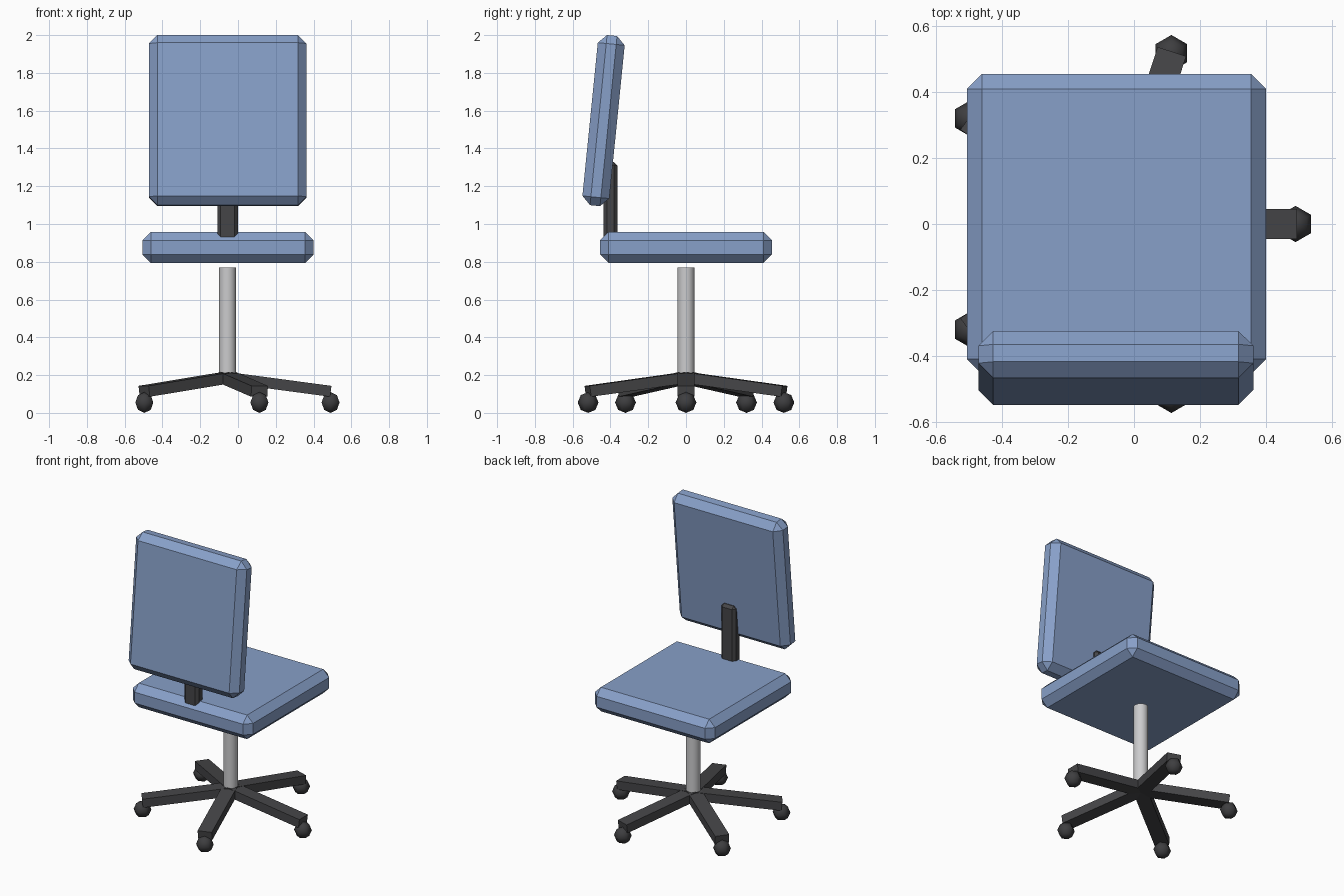
import bpy, bmesh, math
from mathutils import Matrix, Vector

if "Cube" in bpy.data.objects:
    bpy.data.objects.remove(bpy.data.objects["Cube"])

CX = -0.055  # chair axis in x


def material(name, rgb):
    m = bpy.data.materials.new(name)
    m.diffuse_color = (*rgb, 1)
    m.use_nodes = True
    m.node_tree.nodes["Principled BSDF"].inputs["Base Color"].default_value = m.diffuse_color
    return m


blue = material("blue fabric", (0.245, 0.35, 0.58))
dark = material("dark plastic", (0.06, 0.06, 0.064))
rubber = material("caster rubber", (0.048, 0.048, 0.051))
steel = material("steel", (0.6, 0.6, 0.61))


def finish(name, bm, mat, smooth=False):
    me = bpy.data.meshes.new(name)
    bm.to_mesh(me)
    bm.free()
    for p in me.polygons:
        p.use_smooth = smooth
    me.materials.append(mat)
    ob = bpy.data.objects.new(name, me)
    bpy.context.collection.objects.link(ob)
    return ob


def box(name, size, matrix, mat, bevel=0.0):
    bm = bmesh.new()
    bmesh.ops.create_cube(bm, size=1)
    bmesh.ops.scale(bm, vec=Vector(size), verts=bm.verts)
    ob = finish(name, bm, mat)
    ob.matrix_world = matrix
    if bevel:
        mod = ob.modifiers.new("chamfer", 'BEVEL')
        mod.width = bevel
        mod.segments = 1
        mod.limit_method = 'NONE'
    return ob


T = Matrix.Translation

# cushions
box("seat", (0.907, 0.91, 0.164), T((CX + 0.002, 0, 0.876)), blue, 0.045)
box("backrest", (0.834, 0.143, 0.905),
    T((CX, -0.4365, 1.5475)) @ Matrix.Rotation(-0.1, 4, 'X'), blue, 0.045)

# upright joining seat and backrest
box("back_support", (0.109, 0.073, 0.45), T((CX, -0.4, 1.103)), dark, 0.018)

# gas column, open gap below the seat
bm = bmesh.new()
bmesh.ops.create_cone(bm, cap_ends=True, segments=16, radius1=0.0455,
                      radius2=0.0455, depth=0.57)
column = finish("column", bm, steel, True)
column.location = (CX, 0, 0.485)
for p in column.data.polygons:
    p.use_smooth = abs(p.normal.z) < 0.5

# five sloping arms with casters
tilt = 0.133
length = 0.553
for i in range(5):
    a = math.radians(72 * i)
    spin = T((CX, 0, 0)) @ Matrix.Rotation(a, 4, 'Z')
    box(f"base_arm_{i + 1}", (length, 0.091, 0.058),
        spin @ T((0.272, 0, 0.151)) @ Matrix.Rotation(tilt, 4, 'Y'), dark)
    bm = bmesh.new()
    bmesh.ops.create_uvsphere(bm, u_segments=6, v_segments=4, radius=0.055)
    # point the hexagon's corners along y
    bmesh.ops.rotate(bm, verts=bm.verts, cent=(0, 0, 0), matrix=Matrix.Rotation(
        math.pi / 2 - max((math.atan2(v.co.y, v.co.x) for v in bm.verts
                           if abs(v.co.z) < 1e-4), default=0), 3, 'Z'))
    caster = finish(f"caster_{i + 1}", bm, rubber, True)
    caster.location = (CX + 0.545 * math.cos(a), 0.545 * math.sin(a), 0.055)
